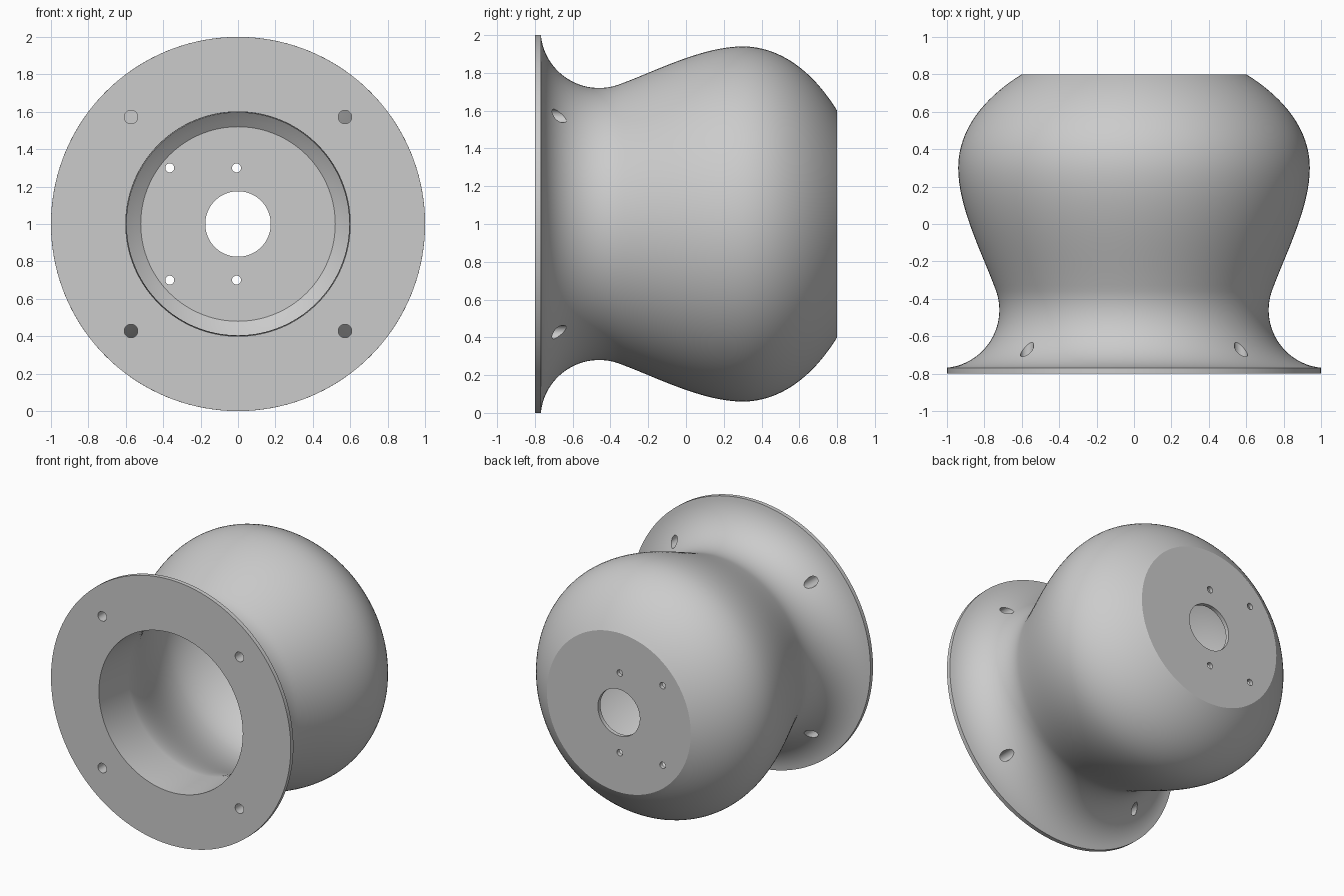
import bpy, bmesh, math
from mathutils import Vector, Matrix
from mathutils.geometry import interpolate_bezier

if "Cube" in bpy.data.objects:
    bpy.data.objects.remove(bpy.data.objects["Cube"], do_unlink=True)

SEGMENTS = 144
AXIS_HEIGHT = 1.0

grey = bpy.data.materials.new("plain grey")
grey.use_nodes = True
colour = (0.6, 0.6, 0.6, 1)
grey.diffuse_color = colour
grey.node_tree.nodes["Principled BSDF"].inputs["Base Color"].default_value = colour


def bezier(*points, steps=18):
    """Sampled curve in (radius, y), without its first point."""
    return [p.to_2d() for p in interpolate_bezier(*[Vector((*p, 0)) for p in points], steps)][1:]


def arc(centre, radius, start, end, steps=20):
    angles = [math.radians(start + (end - start) * i / steps) for i in range(steps + 1)]
    return [(centre[0] + radius * math.cos(a), centre[1] + radius * math.sin(a)) for a in angles]


# Outer wall: thin flange rim, concave neck, bulging body, flat back
profile = [(0.6, -0.8), (1, -0.8)]
profile += arc((1.03, -0.46), 0.31, 264.5, 161.2)
profile += bezier((0.737, -0.36), (0.80, -0.18), (0.94, 0.08), (0.94, 0.3))
profile += bezier((0.94, 0.3), (0.94, 0.52), (0.78, 0.69), (0.6, 0.8))
# Central hole in the back plate
profile += [(0.175, 0.8), (0.175, 0.77)]
# Inner wall, running back to the front opening
profile += [(0.52, 0.77)]
profile += bezier((0.52, 0.77), (0.7, 0.64), (0.82, 0.48), (0.82, 0.3))
profile += bezier((0.82, 0.3), (0.82, 0.04), (0.61, -0.26), (0.595, -0.46))

# Revolve the closed profile around the y axis
bm = bmesh.new()
rings = []
for i in range(SEGMENTS):
    a = math.tau * i / SEGMENTS
    rings.append([bm.verts.new((r * math.cos(a), y, AXIS_HEIGHT + r * math.sin(a)))
                  for r, y in profile])
count = len(profile)
for i, ring in enumerate(rings):
    following = rings[(i + 1) % SEGMENTS]
    for j in range(count):
        k = (j + 1) % count
        bm.faces.new((ring[j], ring[k], following[k], following[j]))
bmesh.ops.recalc_face_normals(bm, faces=bm.faces)
mesh = bpy.data.meshes.new("flanged_housing")
bm.to_mesh(mesh)
bm.free()
mesh.materials.append(grey)
housing = bpy.data.objects.new("flanged_housing", mesh)
bpy.context.collection.objects.link(housing)

# Bolt hole cutters: four in the flange, four in the back plate
bm = bmesh.new()


def add_drill(x, z, radius, y_start, y_end):
    place = Matrix.Translation((x, (y_start + y_end) / 2, AXIS_HEIGHT + z))
    bmesh.ops.create_cone(bm, cap_ends=True, segments=32, radius1=radius, radius2=radius,
                          depth=y_end - y_start,
                          matrix=place @ Matrix.Rotation(math.pi / 2, 4, "X"))


for side in (-1, 1):
    for x in (-0.572, 0.572):
        add_drill(x, side * 0.572, 0.036, -0.9, -0.5)
    for x in (-0.365, -0.008):
        add_drill(x, side * 0.3, 0.024, 0.6, 0.9)
cutter_mesh = bpy.data.meshes.new("bolt_hole_cutter")
bm.to_mesh(cutter_mesh)
bm.free()
cutter_mesh.materials.append(grey)
cutter = bpy.data.objects.new("bolt_hole_cutter", cutter_mesh)
cutter.hide_render = True
bpy.context.collection.objects.link(cutter)

drill = housing.modifiers.new("bolt_holes", "BOOLEAN")
drill.operation = "DIFFERENCE"
drill.solver = "EXACT"
drill.object = cutter

bpy.ops.object.select_all(action="DESELECT")
housing.select_set(True)
bpy.context.view_layer.objects.active = housing
bpy.ops.object.modifier_apply(modifier=drill.name)
bpy.data.objects.remove(cutter, do_unlink=True)
bpy.ops.object.shade_smooth_by_angle(angle=math.radians(30))
